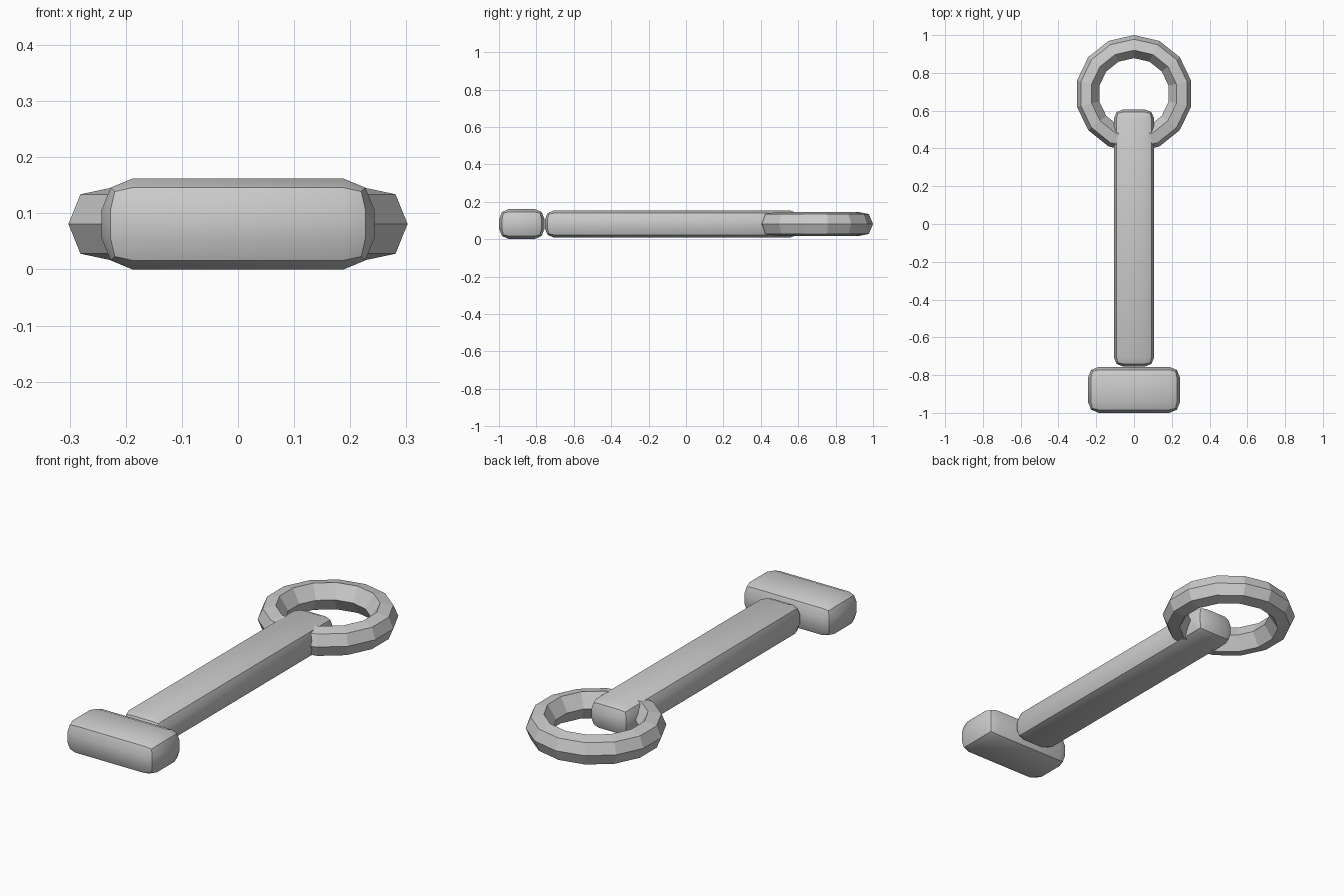
import bpy, bmesh, math

cube = bpy.data.objects.get("Cube")
if cube:
    bpy.data.objects.remove(cube)

grey = bpy.data.materials.new("plain grey")
grey.use_nodes = True
COLOUR = (0.6, 0.6, 0.6, 1)
grey.diffuse_color = COLOUR
grey.node_tree.nodes["Principled BSDF"].inputs["Base Color"].default_value = COLOUR

MID_Z = 0.081


def add_object(name, bm):
    bmesh.ops.recalc_face_normals(bm, faces=bm.faces)
    mesh = bpy.data.meshes.new(name)
    bm.to_mesh(mesh)
    bm.free()
    mesh.materials.append(grey)
    obj = bpy.data.objects.new(name, mesh)
    bpy.context.collection.objects.link(obj)
    return obj


def rounded_box(name, size, y, bevel):
    bm = bmesh.new()
    bmesh.ops.create_cube(bm, size=1)
    for v in bm.verts:
        v.co = [c * s for c, s in zip(v.co, size)]
    bmesh.ops.bevel(bm, geom=bm.edges[:], offset=bevel, segments=2,
                    profile=0.5, affect='EDGES')
    obj = add_object(name, bm)
    obj.location = (0, y, MID_Z)
    bpy.ops.object.select_all(action='DESELECT')
    obj.select_set(True)
    bpy.context.view_layer.objects.active = obj
    bpy.ops.object.shade_smooth_by_angle(angle=math.radians(30))


def faceted_ring(name, y, sides, section):
    bm = bmesh.new()
    loops = []
    for i in range(sides):
        a = math.pi / 2 + math.tau * i / sides
        loops.append([bm.verts.new((r * math.cos(a), r * math.sin(a), z))
                      for r, z in section])
    n = len(section)
    for i in range(sides):
        here, after = loops[i], loops[(i + 1) % sides]
        for j in range(n):
            k = (j + 1) % n
            bm.faces.new((here[j], after[j], after[k], here[k]))
    add_object(name, bm).location = (0, y, MID_Z)


# Cross handle at the front, and the long shaft behind it
rounded_box("cross_handle", (0.486, 0.243, 0.162), -0.878, 0.055)
rounded_box("shaft", (0.214, 1.362, 0.146), -0.074, 0.05)

# Flat ring threaded through the far end of the shaft
half_section = [(0.31, 0), (0.288, 0.053), (0.23, 0.065), (0.188, 0)]
lower = [(r, -z) for r, z in half_section[2:0:-1]]
faceted_ring("end_ring", 0.69, 14, half_section + lower)
